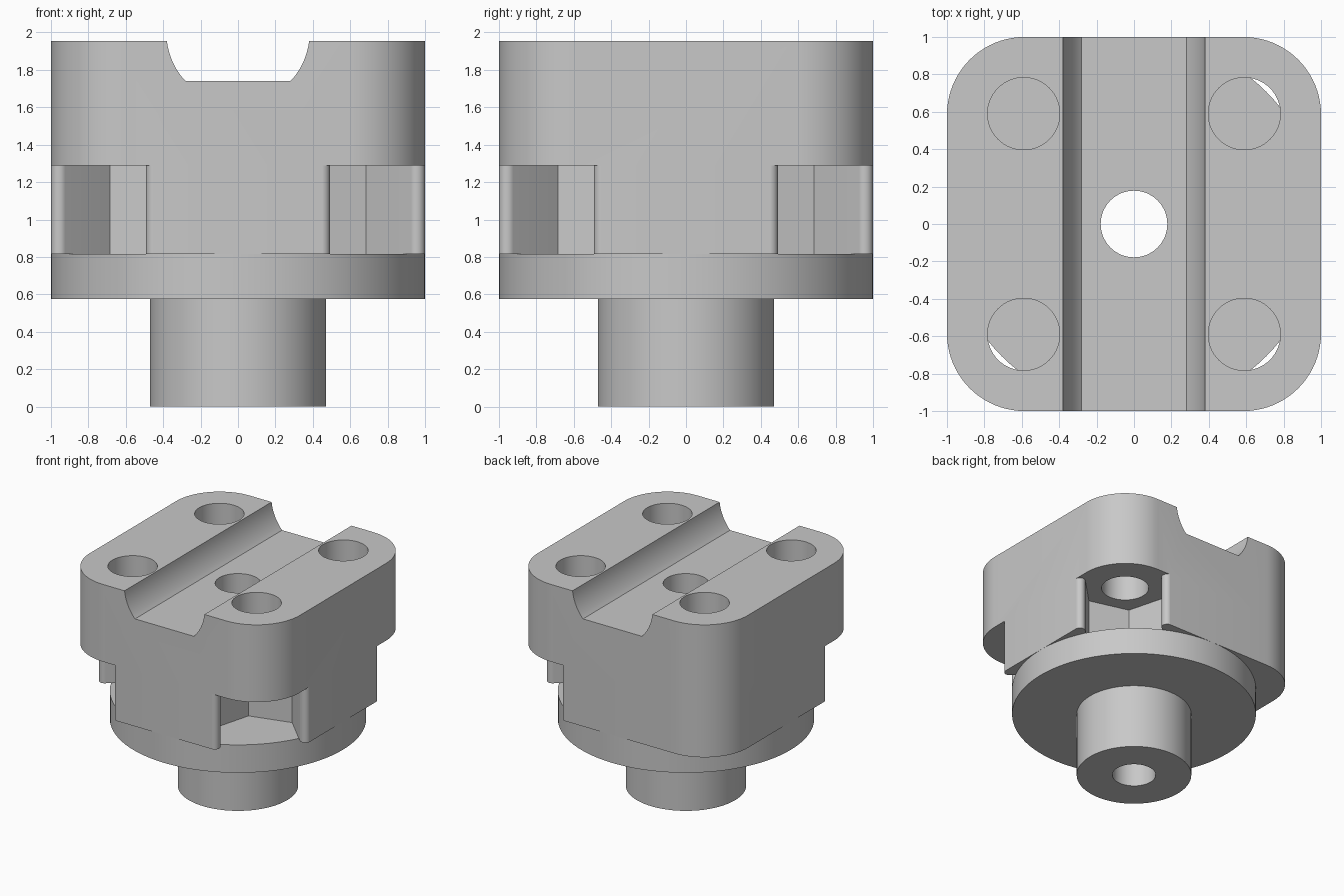
import bpy
import bmesh
from math import sin, cos, pi, radians
from mathutils import Matrix, Vector

cube = bpy.data.objects.get("Cube")
if cube:
    bpy.data.objects.remove(cube, do_unlink=True)

# Main heights and sizes
BOSS_TOP, FLANGE_TOP, POCKET_TOP, TOP = 0.575, 0.815, 1.29, 1.955
BORE, BOSS_R, CORNER_R = 0.178, 0.47, 0.415
BOLT, BOLT_R = 0.59, 0.193
NUT_APOTHEM, LIP_R = 0.314, 0.045

grey = bpy.data.materials.new("plain_grey")
grey.use_nodes = True
grey.diffuse_color = (0.58, 0.58, 0.58, 1)
grey.node_tree.nodes["Principled BSDF"].inputs["Base Color"].default_value = (0.58, 0.58, 0.58, 1)


def arc(cx, cy, r, start, end, steps):
    angles = [radians(start + (end - start) * i / steps) for i in range(steps + 1)]
    return [(cx + r * cos(a), cy + r * sin(a)) for a in angles]


def prism(name, outline, low, high, turn=None):
    """Extrude a flat outline from low to high, then optionally turn it."""
    bm = bmesh.new()
    face = bm.faces.new([bm.verts.new((x, y, low)) for x, y in outline])
    side = bmesh.ops.extrude_face_region(bm, geom=[face])["geom"]
    verts = [v for v in side if isinstance(v, bmesh.types.BMVert)]
    bmesh.ops.translate(bm, vec=(0, 0, high - low), verts=verts)
    if turn:
        bm.transform(turn)
    bmesh.ops.recalc_face_normals(bm, faces=bm.faces)
    return finish(name, bm)


def finish(name, bm):
    mesh = bpy.data.meshes.new(name)
    bm.to_mesh(mesh)
    bm.free()
    mesh.materials.append(grey)
    obj = bpy.data.objects.new(name, mesh)
    bpy.context.collection.objects.link(obj)
    return obj


def select(obj):
    bpy.ops.object.select_all(action='DESELECT')
    obj.select_set(True)
    bpy.context.view_layer.objects.active = obj


def cut(obj, cutter):
    mod = obj.modifiers.new("cut", 'BOOLEAN')
    mod.operation, mod.solver, mod.object = 'DIFFERENCE', 'EXACT', cutter
    select(obj)
    bpy.ops.object.modifier_apply(modifier=mod.name)
    bpy.data.objects.remove(cutter, do_unlink=True)


def circle(x, y, r, n=64):
    return arc(x, y, r, 0, 360, n)[:-1]


# Upper block with rounded corners
c = 1 - CORNER_R
outline = []
for i, (sx, sy) in enumerate([(1, 1), (-1, 1), (-1, -1), (1, -1)]):
    outline += arc(sx * c, sy * c, CORNER_R, 90 * i, 90 * i + 90, 20)
block = prism("clamp_block", outline, FLANGE_TOP, TOP)

# Channel with concave sides running front to back
center_z, radius, floor_z = 2.0, 0.383, 1.74
drop = arc(0, center_z, radius, 360 - 6.7, 360 - 42.8, 12)
right = [(radius - 0.003, 2.2)] + drop[:-1] + [(0.28, floor_z)]
channel = right + [(-x, z) for x, z in reversed(right)]
cut(block, prism("channel_cutter", channel, -1.5, 1.5, Matrix.Rotation(pi / 2, 4, 'X')))

# Centre bore
cut(block, prism("bore_cutter", circle(0, 0, BORE), 0.5, 2.2))

# Nut pocket outline in the front corner: half a hexagon opening outward past rounded lips
hex_r = NUT_APOTHEM / cos(pi / 6)
inner = [(BOLT + hex_r * cos(radians(a)), -BOLT + hex_r * sin(radians(a))) for a in (135, 195)]
lip_x = 1 - LIP_R - NUT_APOTHEM * 2 ** 0.5 - LIP_R * (2 ** 0.5 - 1)
lip_x = 1 - LIP_R + LIP_R * -(2 ** 0.5) - NUT_APOTHEM * 2 ** 0.5
lip = arc(lip_x, LIP_R - 1.0005, LIP_R, 45, -90, 12)
half = inner + lip + [(lip[-1][0], -1.3)]
# Mirror across the diagonal
pocket = half + [(1.3, -1.3)] + [(-y, -x) for x, y in reversed(half[1:])]

for i in range(4):
    turn = Matrix.Rotation(i * pi / 2, 4, 'Z')
    cut(block, prism("pocket_cutter", pocket, 0.6, POCKET_TOP, turn))
    cut(block, prism("bolt_cutter", circle(BOLT, -BOLT, BOLT_R), 1.1, 2.2, turn))

# Round flange and boss, turned from one hollow profile
profile = [(BORE, 0), (BOSS_R, 0), (BOSS_R, BOSS_TOP), (1, BOSS_TOP),
           (1, FLANGE_TOP), (BORE, FLANGE_TOP)]
bm = bmesh.new()
verts = [bm.verts.new((r, 0, z)) for r, z in profile]
edges = [bm.edges.new((verts[i], verts[(i + 1) % len(verts)])) for i in range(len(verts))]
bmesh.ops.spin(bm, geom=verts + edges, cent=(0, 0, 0), axis=(0, 0, 1), angle=2 * pi, steps=96)
bmesh.ops.remove_doubles(bm, verts=bm.verts, dist=0.0001)
bmesh.ops.recalc_face_normals(bm, faces=bm.faces)
base = finish("flange_and_boss", bm)

# Smooth curves, sharp machined edges
for obj in (block, base):
    select(obj)
    bpy.ops.object.shade_smooth_by_angle(angle=radians(25))
